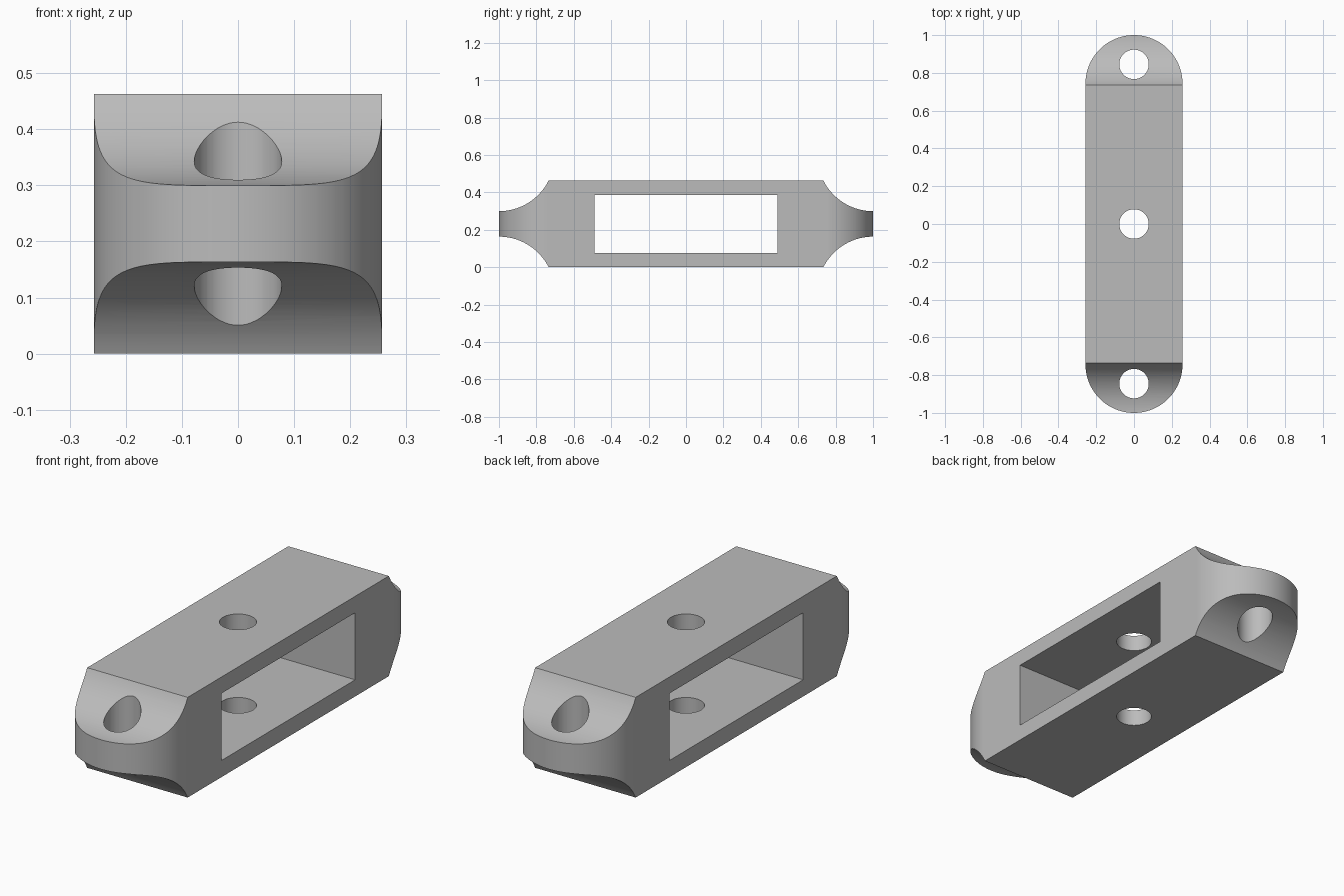
import bpy
from math import sin, cos, pi, asin, radians
from mathutils import Matrix, Vector

cube = bpy.data.objects.get("Cube")
if cube:
    bpy.data.objects.remove(cube, do_unlink=True)

HEIGHT, HALF_W, HALF_L = 0.463, 0.257, 1.0
MID = HEIGHT / 2
SCOOP_R = 0.297          # radius of the concave end scoops
TIP = 0.068              # half thickness at the tips
HOLE_R = 0.078
END_HOLE_Y = 0.845

grey = bpy.data.materials.new("plain_grey")
grey.use_nodes = True
colour = (0.5, 0.5, 0.5, 1)
grey.diffuse_color = colour
grey.node_tree.nodes["Principled BSDF"].inputs["Base Color"].default_value = colour


def prism(name, outline, axis, start, end):
    """Extrude a 2D outline along x (outline is y, z) or z (outline is x, y)."""
    def place(p, t):
        return (t, p[0], p[1]) if axis == "x" else (p[0], p[1], t)
    n = len(outline)
    verts = [place(p, t) for t in (start, end) for p in outline]
    faces = [list(reversed(range(n))), list(range(n, 2 * n))]
    faces += [(i, (i + 1) % n, n + (i + 1) % n, n + i) for i in range(n)]
    mesh = bpy.data.meshes.new(name)
    mesh.from_pydata(verts, [], faces)
    mesh.materials.append(grey)
    obj = bpy.data.objects.new(name, mesh)
    bpy.context.collection.objects.link(obj)
    return obj


def arc(cx, cy, r, a0, a1, steps):
    return [(cx + r * cos(a0 + (a1 - a0) * i / steps),
             cy + r * sin(a0 + (a1 - a0) * i / steps)) for i in range(steps + 1)]


def cut(target, cutter, operation):
    mod = target.modifiers.new(cutter.name, "BOOLEAN")
    mod.operation, mod.solver, mod.object = operation, "EXACT", cutter
    bpy.context.view_layer.objects.active = target
    bpy.ops.object.modifier_apply(modifier=mod.name)
    bpy.data.objects.remove(cutter, do_unlink=True)


# Side profile: flat top and bottom with a concave scoop at each corner
sweep = asin(1 - (MID - TIP) / SCOOP_R)
scoop = arc(HALF_L, TIP + SCOOP_R, SCOOP_R, -pi / 2, -pi + sweep, 24)
upper = scoop + [(-y, z) for y, z in reversed(scoop)]
profile = [(y, MID + z) for y, z in upper]
profile += [(y, MID - z) for y, z in reversed(upper)]
body = prism("turnbuckle_body", profile, "x", -HALF_W - 0.05, HALF_W + 0.05)

# Plan outline: straight sides with rounded ends
end_y = HALF_L - HALF_W
plan = arc(0, end_y, HALF_W, 0, pi, 64) + arc(0, -end_y, HALF_W, pi, 2 * pi, 64)
cut(body, prism("plan_cutter", plan, "z", -0.1, HEIGHT + 0.1), "INTERSECT")

# Rectangular window through the sides
window = [(-0.489, 0.077), (0.489, 0.077), (0.489, 0.387), (-0.489, 0.387)]
cut(body, prism("window_cutter", window, "x", -0.5, 0.5), "DIFFERENCE")

# Vertical holes at the centre and both ends
for y in (-END_HOLE_Y, 0, END_HOLE_Y):
    circle = arc(0, y, HOLE_R, 0, 2 * pi, 64)[:-1]
    cut(body, prism("hole_cutter", circle, "z", -0.1, HEIGHT + 0.1), "DIFFERENCE")

body.name = "link_body"
bpy.ops.object.select_all(action="DESELECT")
body.select_set(True)
bpy.context.view_layer.objects.active = body
bpy.ops.object.shade_smooth_by_angle(angle=radians(25))
